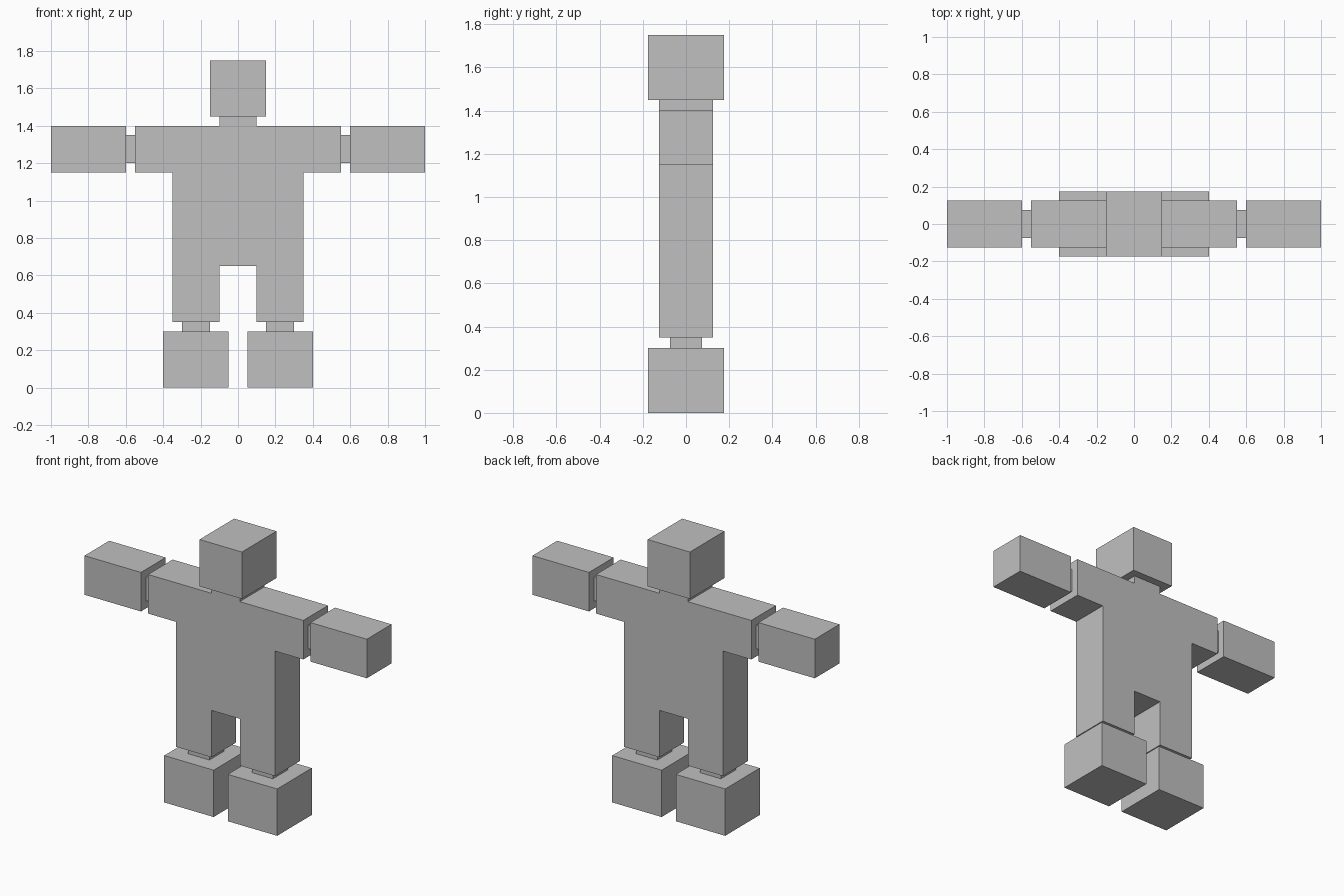
import bpy
import bmesh
from mathutils import Vector

cube = bpy.data.objects.get("Cube")
if cube:
    bpy.data.objects.remove(cube, do_unlink=True)

# Single plain grey material
grey = bpy.data.materials.new("plain grey")
grey.use_nodes = True
colour = (0.53, 0.53, 0.53, 1)
grey.diffuse_color = colour
grey.node_tree.nodes["Principled BSDF"].inputs["Base Color"].default_value = colour


def finish(name, bm):
    bmesh.ops.recalc_face_normals(bm, faces=bm.faces)
    mesh = bpy.data.meshes.new(name)
    bm.to_mesh(mesh)
    bm.free()
    mesh.materials.append(grey)
    obj = bpy.data.objects.new(name, mesh)
    bpy.context.collection.objects.link(obj)
    return obj


def box(name, x, depth, z):
    """Block spanning x and z ranges, centred on y = 0."""
    bm = bmesh.new()
    bmesh.ops.create_cube(bm, size=1)
    size = Vector((x[1] - x[0], depth, z[1] - z[0]))
    centre = Vector((sum(x) / 2, 0, sum(z) / 2))
    for v in bm.verts:
        v.co = v.co * size + centre
    return finish(name, bm)


def slab(name, half_outline, depth):
    """Extrude a front outline mirrored about x = 0."""
    outline = half_outline + [(-x, z) for x, z in reversed(half_outline)]
    bm = bmesh.new()
    face = bm.faces.new([bm.verts.new((x, -depth / 2, z)) for x, z in outline])
    new = bmesh.ops.extrude_face_region(bm, geom=[face])["geom"]
    verts = [g for g in new if isinstance(g, bmesh.types.BMVert)]
    bmesh.ops.translate(bm, verts=verts, vec=(0, depth, 0))
    return finish(name, bm)


# Body: neck, sleeves, trunk and legs in one flat slab
slab("body", [(0.1, 1.45), (0.1, 1.4), (0.55, 1.4), (0.55, 1.15),
              (0.35, 1.15), (0.35, 0.35), (0.1, 0.35), (0.1, 0.65)], 0.25)

box("head", (-0.15, 0.15), 0.35, (1.45, 1.75))

# Paired limb ends
for side, s in (("left", 1), ("right", -1)):
    for part, inner, outer, depth, z in (
        ("wrist", 0.55, 0.6, 0.15, (1.2, 1.35)),
        ("hand", 0.6, 1.0, 0.25, (1.15, 1.4)),
        ("ankle", 0.15, 0.3, 0.15, (0.3, 0.35)),
        ("foot", 0.05, 0.4, 0.35, (0, 0.3)),
    ):
        box(f"{side}_{part}", sorted((s * inner, s * outer)), depth, z)
